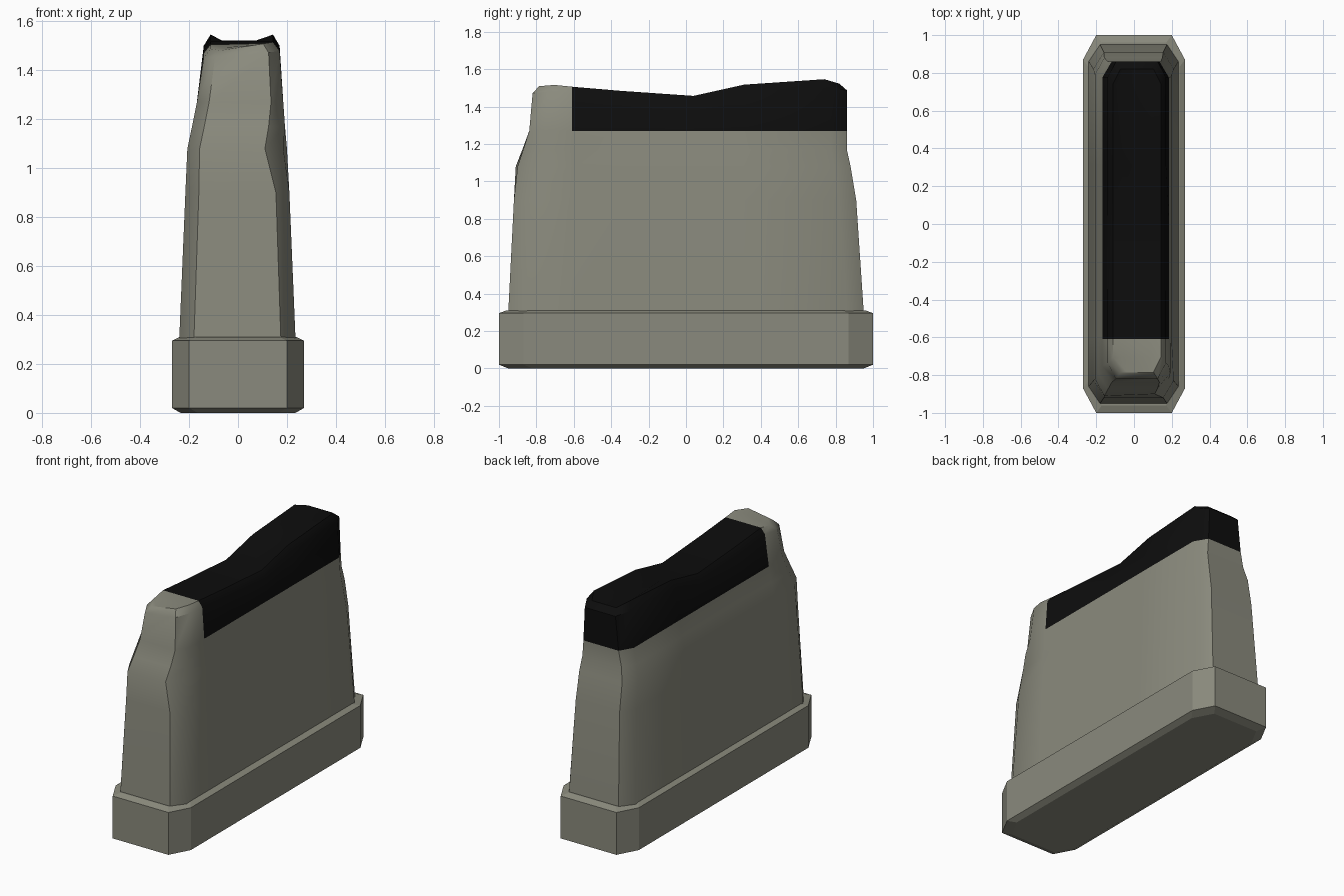
import bpy, bmesh

if "Cube" in bpy.data.objects:
    bpy.data.objects.remove(bpy.data.objects["Cube"])


def material(name, rgb):
    m = bpy.data.materials.new(name)
    m.diffuse_color = (*rgb, 1)
    m.use_nodes = True
    m.node_tree.nodes["Principled BSDF"].inputs["Base Color"].default_value = m.diffuse_color
    return m


STONE = material("grey olive", (0.255, 0.255, 0.205))
BLACK = material("black", (0.004, 0.004, 0.004))
STATIONS = (-0.61, -0.35, 0.04, 0.31)   # splits along the long sides
CREST = [(-0.80, 1.507), (-0.72, 1.517), (-0.61, 1.506), (-0.35, 1.484),
         (0.04, 1.457), (0.31, 1.517), (0.74, 1.546), (0.82, 1.522)]


def crest(y):
    """Height of the uneven top edge at y."""
    if y <= CREST[0][0]:
        return CREST[0][1]
    for (a, za), (b, zb) in zip(CREST, CREST[1:]):
        if y <= b:
            return za + (zb - za) * (y - a) / (b - a)
    return CREST[-1][1]


def ring(xl, xr, yf, yb, dx, dy, z, stations=()):
    """Chamfered rectangle; right side front to back, then left side back."""
    ys = [yf, yf + dy, *stations, yb - dy, yb]
    ends = (0, len(ys) - 1)
    height = z if callable(z) else (lambda x, y: z)
    pts = [(xr - dx * (i in ends), y) for i, y in enumerate(ys)]
    pts += [(xl + dx * (i in ends), y) for i, y in reversed(list(enumerate(ys)))]
    return [(x, y, height(x, y)) for x, y in pts]


def loft(bm, rings):
    loops = [[bm.verts.new(p) for p in r] for r in rings]
    n = len(loops[0])
    for a, b in zip(loops, loops[1:]):
        for i in range(n):
            j = (i + 1) % n
            bm.faces.new((a[i], a[j], b[j], b[i]))
    return loops


def finish(bm, name):
    bmesh.ops.recalc_face_normals(bm, faces=bm.faces)
    me = bpy.data.meshes.new(name)
    bm.to_mesh(me)
    bm.free()
    me.materials.append(STONE)
    me.materials.append(BLACK)
    ob = bpy.data.objects.new(name, me)
    bpy.context.collection.objects.link(ob)
    return ob


# Plinth
bm = bmesh.new()
loops = loft(bm, [ring(-.27 + i, .27 - i, -1 + j, 1 - j, .07, .13, z)
                  for i, j, z in ((.035, .05, 0), (0, 0, .02),
                                  (0, 0, .295), (.03, .04, .31))])
bm.faces.new(loops[0])
bm.faces.new(loops[-1])
finish(bm, "plinth")


# Worn wall body
def edge_height(drop):
    # the front left of the crest sags
    return lambda x, y: crest(y) - drop - (0.028 if x < 0 and y < -0.65 else 0)


levels = [(-.24, .235, -.95, .95, .06, .09, .305),
          (-.215, .21, -.92, .91, .055, .09, .90),
          (-.207, .20, -.91, .88, .05, .09, 1.08),
          (-.188, .192, -.875, .86, .05, .085, 1.17),
          (-.168, .185, -.838, .86, .05, .085, 1.27),
          (-.14, .17, -.82, .86, .045, .085, edge_height(.035)),
          (-.112, .143, -.785, .82, .04, .08, edge_height(0))]
rings = [ring(*lv, stations=STATIONS) for lv in levels]
# chipped front corner
rings[2][0] = (.11, -.90, 1.08)
rings[2][1] = (.185, -.82, 1.08)
rings[3][0] = (.125, -.87, 1.17)

bm = bmesh.new()
top = loft(bm, rings)[-1]

# Top surface, slightly hollow across the back
half = len(top) // 2
rows = []
for i in range(half):
    r, l = top[i], top[-1 - i]
    mids = []
    for t in (0.2, 0.8):
        p = r.co.lerp(l.co, t)
        p.z = min(p.z, 1.52)
        mids.append(bm.verts.new(p))
    rows.append([r, *mids, l])
for a, b in zip(rows, rows[1:]):
    for k in range(3):
        bm.faces.new((a[k], a[k + 1], b[k + 1], b[k]))

# Black painted crest
for f in bm.faces:
    c = f.calc_center_median()
    f.material_index = int(c.z > 1.28 and c.y > -0.61)
body = finish(bm, "wall_body")
bpy.context.view_layer.objects.active = body
body.select_set(True)
bpy.ops.object.shade_smooth_by_angle(angle=0.68)
